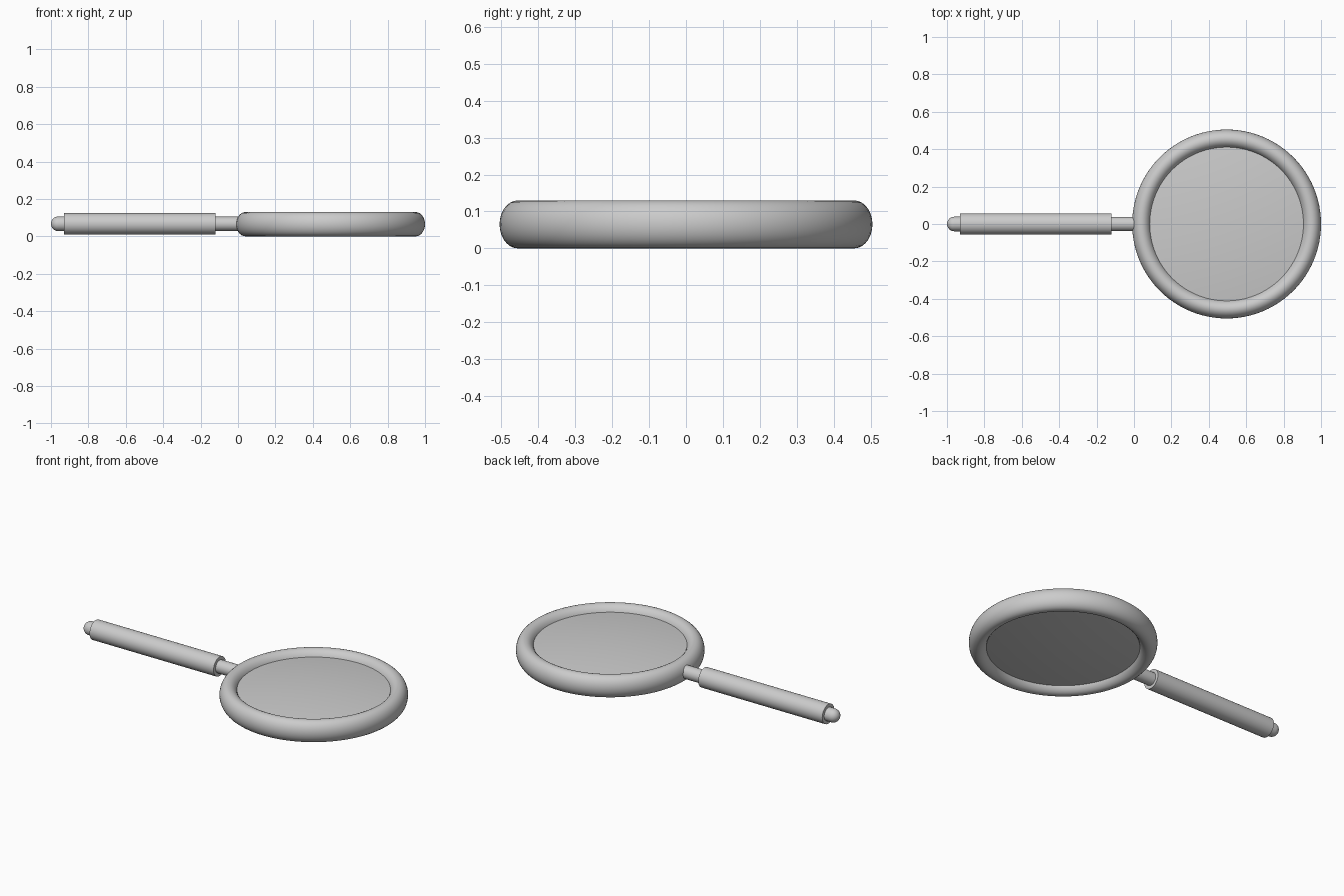
import bpy, bmesh
from math import sin, cos, pi, radians
from mathutils import Matrix, Vector

cube = bpy.data.objects.get("Cube")
if cube:
    bpy.data.objects.remove(cube)

MID_Z = 0.065
RING_X = 0.495

grey = bpy.data.materials.new("plain grey")
grey.use_nodes = True
grey.diffuse_color = (0.6, 0.6, 0.6, 1)
grey.node_tree.nodes["Principled BSDF"].inputs["Base Color"].default_value = grey.diffuse_color


def lathe(name, profile, matrix, steps=64, closed=False):
    """Spin a (radius, height) profile about local z."""
    bm = bmesh.new()
    verts = [bm.verts.new((r, 0, h)) for r, h in profile]
    ends = verts[1:] + verts[:1] if closed else verts[1:]
    edges = [bm.edges.new(pair) for pair in zip(verts, ends)]
    bmesh.ops.spin(bm, geom=verts + edges, cent=(0, 0, 0), axis=(0, 0, 1),
                   angle=2 * pi, steps=steps)
    bmesh.ops.remove_doubles(bm, verts=bm.verts, dist=0.0001)
    bmesh.ops.dissolve_degenerate(bm, edges=bm.edges, dist=0.0001)
    bmesh.ops.recalc_face_normals(bm, faces=bm.faces)
    mesh = bpy.data.meshes.new(name)
    bm.to_mesh(mesh)
    bm.free()
    mesh.shade_smooth()
    mesh.set_sharp_from_angle(angle=radians(35))
    mesh.materials.append(grey)
    obj = bpy.data.objects.new(name, mesh)
    obj.matrix_world = matrix
    bpy.context.collection.objects.link(obj)
    return obj


upright = Matrix.Translation(Vector((RING_X, 0, MID_Z)))
# Local z runs along -x, from the ring to the handle end
along = Matrix.Translation(Vector((0, 0, 0.067))) @ Matrix.Rotation(-pi / 2, 4, 'Y')

# Ring: taller than wide in cross-section
oval = [(0.455 + 0.05 * cos(2 * pi * i / 28), 0.065 * sin(2 * pi * i / 28))
        for i in range(28)]
lathe("rim", oval, upright, steps=96, closed=True)

# Lens: shallow dome on both faces, its edge buried in the rim
LENS_R, EDGE, RISE = 0.43, 0.028, 0.026
dome = [(LENS_R * i / 10, EDGE + RISE * (1 - (i / 10) ** 2)) for i in range(11)]
lathe("lens", dome + [(r, -h) for r, h in reversed(dome)], upright, steps=96)

# Neck rod between the rim and the grip
lathe("neck", [(0, -0.04), (0.038, -0.04), (0.038, 0.14), (0, 0.14)], along, steps=32)

# Grip with flat ends
lathe("grip", [(0, 0.12), (0.057, 0.12), (0.057, 0.93), (0, 0.93)], along, steps=48)

# Rounded end cap
R = 0.039
round_end = [(R * cos(a), 0.961 + R * sin(a)) for a in (pi / 2 * i / 8 for i in range(8))]
lathe("end_cap", [(0, 0.92), (R, 0.92)] + round_end + [(0, 1.0)], along, steps=32)
